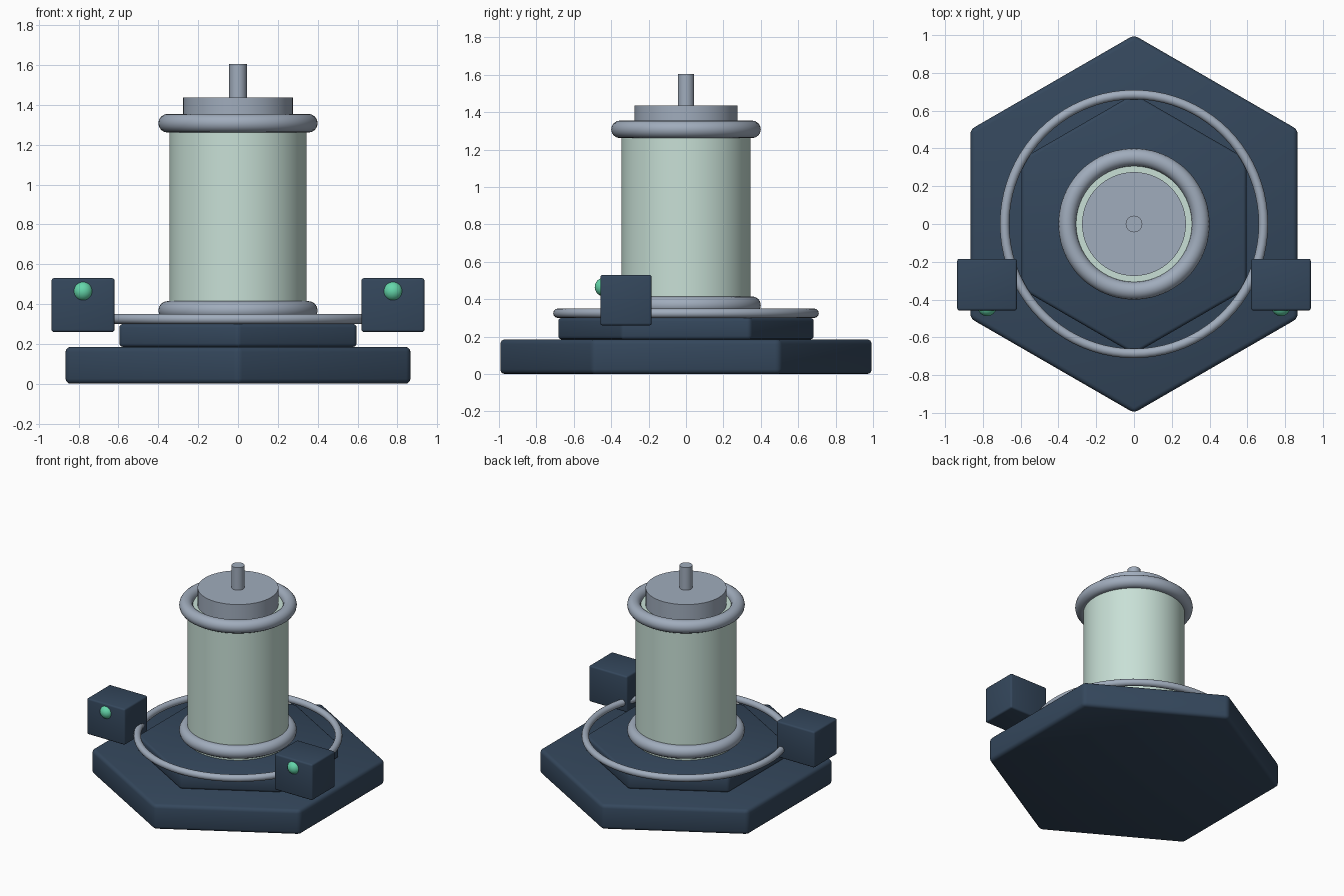
import bpy
import math

if "Cube" in bpy.data.objects:
    bpy.data.objects.remove(bpy.data.objects["Cube"])


def material(name, rgb):
    """Flat colour from 0-255 screen values, stored as linear."""
    m = bpy.data.materials.new(name)
    m.diffuse_color = (*[(c / 255 / 12.92) if c < 10 else ((c / 255 + 0.055) / 1.055) ** 2.4
                         for c in rgb], 1)
    m.use_nodes = True
    m.node_tree.nodes["Principled BSDF"].inputs["Base Color"].default_value = m.diffuse_color
    return m


NAVY = material("navy_paint", (52, 71, 92))
METAL = material("grey_metal", (160, 172, 188))
GLASS = material("pale_green_glass", (200, 224, 214))
GLOW = material("green_light", (100, 214, 170))


def finish(name, mat, bevel=0):
    ob = bpy.context.object
    ob.name = name
    ob.data.materials.append(mat)
    if bevel:
        bpy.ops.object.transform_apply(location=False, rotation=True, scale=True)
        mod = ob.modifiers.new("rounded_edges", 'BEVEL')
        mod.width = bevel
        mod.segments = 3
        mod.limit_method = 'ANGLE'
        bpy.ops.object.modifier_apply(modifier=mod.name)
    bpy.ops.object.shade_smooth_by_angle(angle=math.radians(35))
    return ob


def prism(name, mat, radius, z0, z1, sides=64, bevel=0):
    # hexagons have a corner on the y axis
    bpy.ops.mesh.primitive_cylinder_add(vertices=sides, radius=radius, depth=z1 - z0,
                                        location=(0, 0, (z0 + z1) / 2))
    return finish(name, mat, bevel)


def ring(name, major, minor, z):
    bpy.ops.mesh.primitive_torus_add(major_radius=major, minor_radius=minor,
                                     major_segments=80, minor_segments=16,
                                     location=(0, 0, z))
    return finish(name, METAL)


# stepped hexagonal base
prism("base_plate", NAVY, 1.0, 0, 0.185, 6, 0.025)
prism("upper_plate", NAVY, 0.688, 0.185, 0.30, 6, 0.018)

# glass chamber with its collars, cap and rod
prism("chamber", GLASS, 0.345, 0.30, 1.31)
prism("cap", METAL, 0.275, 1.29, 1.436)
prism("rod", METAL, 0.044, 1.42, 1.605, 32)
ring("lower_collar", 0.353, 0.047, 0.368)
ring("upper_collar", 0.353, 0.047, 1.308)

# wide ring resting on the upper plate
ring("base_ring", 0.685, 0.025, 0.325)

# control boxes with an indicator light on the front
for side, sign in (("left", -1), ("right", 1)):
    bpy.ops.mesh.primitive_cube_add(size=1, location=(sign * 0.778, -0.321, 0.395))
    bpy.context.object.scale = (0.316, 0.274, 0.27)
    finish(side + "_control_box", NAVY, 0.012)
    bpy.ops.mesh.primitive_uv_sphere_add(segments=24, ring_count=16, radius=0.05,
                                         location=(sign * 0.778, -0.438, 0.465))
    finish(side + "_indicator_light", GLOW)
